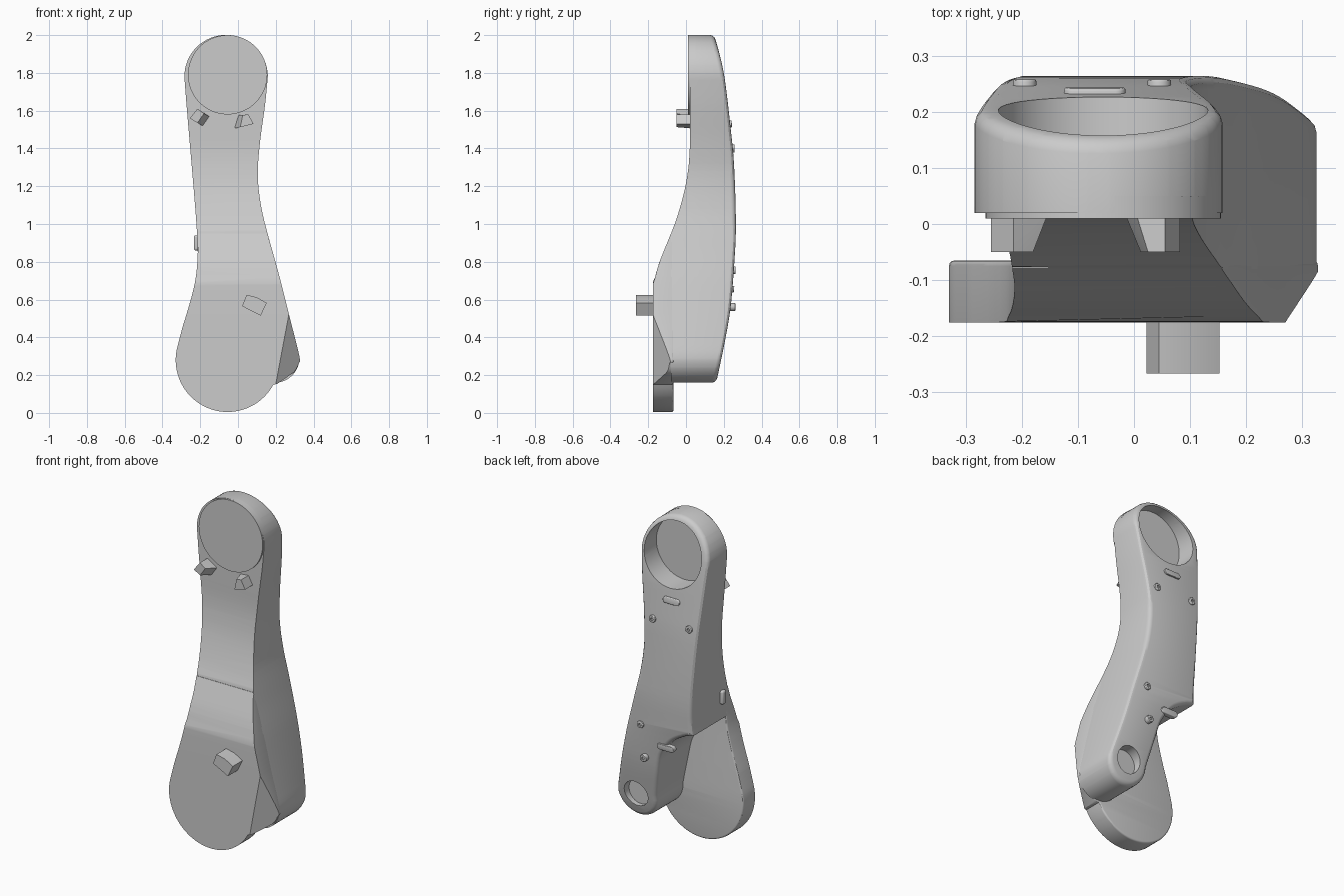
import bpy, bmesh, math
from mathutils import Vector

cube = bpy.data.objects.get("Cube")
if cube:
    bpy.data.objects.remove(cube, do_unlink=True)

grey = bpy.data.materials.new("light_grey")
grey.use_nodes = True
grey.diffuse_color = (0.6, 0.6, 0.6, 1)
grey.node_tree.nodes["Principled BSDF"].inputs["Base Color"].default_value = (0.6, 0.6, 0.6, 1)


def arc(cx, cz, r, a, b, n):
    steps = [math.radians(a + (b - a) * i / n) for i in range(n + 1)]
    return [(cx + r * math.cos(t), cz + r * math.sin(t)) for t in steps]


def smooth(pts, n=5):
    """Catmull-Rom curve through the points."""
    p = [Vector(q) for q in [pts[0]] + pts + [pts[-1]]]
    out = []
    for i in range(1, len(p) - 2):
        a, b, c, d = p[i - 1:i + 3]
        for k in range(n):
            t = k / n
            v = b + (c - a) * (t / 2) + (2 * a - 5 * b + 4 * c - d) * (t * t / 2) \
                + (3 * b - a - 3 * c + d) * (t ** 3 / 2)
            out.append(tuple(v))
    return out + [pts[-1]]


def profile(pts):
    """Depth y as a function of height z, from top to bottom."""
    c = smooth(pts)

    def f(z):
        if z >= c[0][0]:
            return c[0][1]
        for (z0, y0), (z1, y1) in zip(c, c[1:]):
            if z >= z1 and z0 > z1:
                return y1 + (y0 - y1) * (z - z1) / (z0 - z1)
        return c[-1][1]
    return f


def finish(bm, name):
    bmesh.ops.recalc_face_normals(bm, faces=bm.faces)
    me = bpy.data.meshes.new(name)
    bm.to_mesh(me)
    bm.free()
    me.materials.append(grey)
    ob = bpy.data.objects.new(name, me)
    bpy.context.collection.objects.link(ob)
    return ob


def prism(name, outline, front, back, bevel=0.0, plane=None, step=0.04):
    """Extrude an x-z outline between two depth profiles, rounding the back rim."""
    bm = bmesh.new()
    lo = [bm.verts.new((x, -1, z)) for x, z in outline]
    hi = [bm.verts.new((x, 0, z)) for x, z in outline]
    bm.faces.new(lo)
    rim = bm.faces.new(hi[::-1])
    n = len(lo)
    for i in range(n):
        bm.faces.new((lo[i], hi[i], hi[(i + 1) % n], lo[(i + 1) % n]))
    bmesh.ops.recalc_face_normals(bm, faces=bm.faces)
    if bevel:
        bmesh.ops.bevel(bm, geom=list(rim.edges), offset=bevel, segments=3,
                        profile=0.5, affect='EDGES')
    zs = [z for x, z in outline]
    z = min(zs) + step
    while z < max(zs):
        bmesh.ops.bisect_plane(bm, geom=bm.verts[:] + bm.edges[:] + bm.faces[:],
                               dist=1e-5, plane_co=(0, 0, z), plane_no=(0, 0, 1))
        z += step
    for v in bm.verts:
        v.co.y = front(v.co.z) if v.co.y < -0.5 else back(v.co.z) + v.co.y
    if plane:
        bmesh.ops.bisect_plane(bm, geom=bm.verts[:] + bm.edges[:] + bm.faces[:], dist=1e-5,
                               plane_co=plane[0], plane_no=plane[1], clear_outer=True)
        bmesh.ops.holes_fill(bm, edges=[e for e in bm.edges if e.is_boundary], sides=0)
    return finish(bm, name)


def lug(name, base, tip, y0, y1):
    bm = bmesh.new()
    for pts, y in ((base, y0), (tip, y1)):
        for x, z in pts:
            bm.verts.new((x, y, z))
    bmesh.ops.convex_hull(bm, input=bm.verts[:])
    return finish(bm, name)


def cut(ob, name, x, z, r, y0):
    cutter = prism(name, arc(x, z, r, 0, 352.5, 47), lambda q: y0, lambda q: 0.5, step=9)
    m = ob.modifiers.new("recess", 'BOOLEAN')
    m.object, m.operation, m.solver = cutter, 'DIFFERENCE', 'EXACT'
    bpy.context.view_layer.objects.active = ob
    bpy.ops.object.modifier_apply(modifier=m.name)
    bpy.data.objects.remove(cutter, do_unlink=True)


# Depth profiles of the curved arm
front = profile([(2, .02), (1.55, .02), (1.4, .02), (1.3, .013), (1.2, -.003), (1.1, -.028),
                 (1, -.06), (.9, -.1), (.8, -.14), (.72, -.163), (.65, -.175), (0, -.175)])
back = profile([(2, .15), (1.8, .2), (1.5, .237), (1.3, .255), (1, .264), (.8, .256),
                (.55, .235), (.35, .2), (.16, .16)])

# Arm body with its offset leg
right_edge = [(.325, .3), (.27, .52), (.22, .72), (.17, .9), (.125, 1.08), (.105, 1.25),
              (.115, 1.42), (.143, 1.63), (.158, 1.78)]
left_edge = [(-.284, 1.78), (-.27, 1.6), (-.24, 1.25), (-.22, 1), (-.213, .85), (-.217, .77)]
inner_edge = [(-.217, .77), (-.15, .745), (-.07, .69), (0, .59), (.035, .45), (.066, .3)]
outline = (arc(-.063, 1.78, .221, 0, 180, 32) + smooth(left_edge)[1:]
           + smooth(inner_edge)[1:-1] + arc(.195, .29, .13, 176, 360, 24)
           + smooth(right_edge)[1:-1])
body = prism("arm_body", outline, lambda z: max(front(z), -.08), back, .024)
cut(body, "upper_cutter", -.055, 1.785, .187, .09)
cut(body, "leg_cutter", .195, .3, .077, .145)

# Front plate with the large round lower end and a slanted corner
plate_left = [(-.217, .95), (-.213, .85), (-.223, .72), (-.25, .6), (-.295, .45)]
plate_right = [(.205, .152), (.26, .19), (.3, .22), (.32, .26), (.325, .3), (.27, .52),
               (.22, .72), (.156, .95)]
a, b, c = Vector((.27, -.175, .52)), Vector((.2, -.175, .15)), Vector((.325, -.09, .3))
prism("lower_plate", smooth(plate_left) + arc(-.055, .28, .275, 165, 332, 40)
      + smooth(plate_right), front, lambda z: -.065, .01, (a, (b - a).cross(c - a)))

# Upper round cover
prism("upper_cover", arc(-.055, 1.79, .21, 0, 354, 59), lambda z: .01, lambda z: .05, step=9)

# Stop lugs on the front
lug("upper_lug_right", [(-.255, 1.56), (-.215, 1.61), (-.145, 1.565), (-.18, 1.515)],
    [(-.255, 1.56), (-.215, 1.61), (-.18, 1.585), (-.215, 1.535)], .04, -.05)
lug("upper_lug_left", [(-.025, 1.505), (-.003, 1.575), (.055, 1.58), (.082, 1.53)],
    [(.012, 1.513), (.025, 1.577), (.055, 1.58), (.082, 1.53)], .04, -.05)
quad = [(.045, .625), (.1, .612), (.152, .582), (.12, .515), (.075, .545), (.022, .565)]
lug("lower_lug", quad, quad, -.15, -.266)

# Bolts and slot covers on the back
for i, (x, z, h) in enumerate([(.045, 1.4, .01), (-.195, 1.4, .01), (.12, .755, .01),
                               (.1, .56, .025)]):
    bolt = prism("bolt_%d" % i, arc(x, z, .021, 0, 345, 23), lambda q: back(z) - .02,
                 lambda q: back(z) + h, .004, step=9)
    cut(bolt, "socket_cutter", x, z, .008, back(z) + h - .008)
for name, x, z in (("upper_slot_cover", -.07, 1.53), ("lower_slot_cover", -.04, .655)):
    stadium = arc(x + .037, z, .018, -90, 90, 10) + arc(x - .037, z, .018, 90, 270, 10)
    prism(name, stadium, lambda q: back(q) - .02, lambda q: back(q) + .009, .004, step=9)

# Slot cover on the side
bpy.ops.mesh.primitive_cube_add(size=1, location=(-.22, -.03, .9))
side = bpy.context.object
side.name = "side_slot_cover"
side.scale = (.028, .036, .08)
bpy.ops.object.transform_apply(location=False, rotation=False, scale=True)
side.data.materials.append(grey)
m = side.modifiers.new("rounding", 'BEVEL')
m.width, m.segments = .01, 3

# Smooth curved surfaces while keeping hard edges
for ob in bpy.context.collection.objects:
    if ob.type == 'MESH' and ob.data.materials and ob.data.materials[0] == grey:
        bpy.ops.object.select_all(action='DESELECT')
        ob.select_set(True)
        bpy.context.view_layer.objects.active = ob
        bpy.ops.object.shade_smooth_by_angle(angle=math.radians(30))
